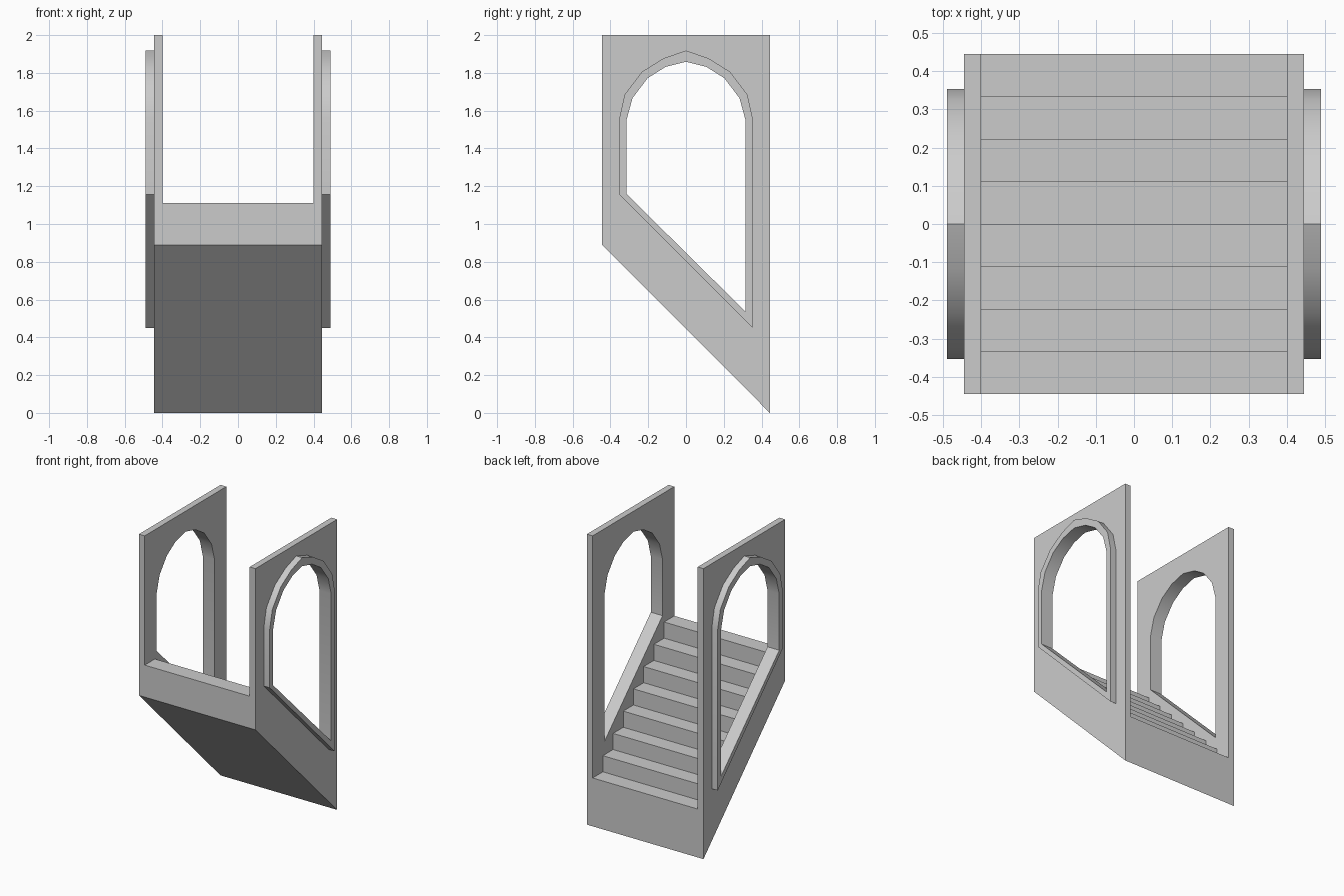
import bpy
import bmesh
import math

if "Cube" in bpy.data.objects:
    bpy.data.objects.remove(bpy.data.objects["Cube"], do_unlink=True)

stone = bpy.data.materials.new("light grey")
stone.use_nodes = True
grey = (0.6, 0.6, 0.6, 1)
stone.diffuse_color = grey
stone.node_tree.nodes["Principled BSDF"].inputs["Base Color"].default_value = grey


def slab(name, loops, x0, x1):
    """Fill (y, z) outlines, later loops being holes, and extrude along x."""
    bm = bmesh.new()
    edges = []
    for loop in loops:
        vs = [bm.verts.new((x0, y, z)) for y, z in loop]
        edges += [bm.edges.new((a, b)) for a, b in zip(vs, vs[1:] + vs[:1])]
    bmesh.ops.triangle_fill(bm, use_beauty=True, edges=edges)
    out = bmesh.ops.extrude_face_region(bm, geom=bm.faces[:], use_keep_orig=True)
    moved = [g for g in out["geom"] if isinstance(g, bmesh.types.BMVert)]
    bmesh.ops.translate(bm, verts=moved, vec=(x1 - x0, 0, 0))
    bmesh.ops.recalc_face_normals(bm, faces=bm.faces[:])
    mesh = bpy.data.meshes.new(name)
    bm.to_mesh(mesh)
    bm.free()
    mesh.materials.append(stone)
    obj = bpy.data.objects.new(name, mesh)
    bpy.context.collection.objects.link(obj)
    bpy.ops.object.select_all(action='DESELECT')
    obj.select_set(True)
    bpy.context.view_layer.objects.active = obj
    bpy.ops.object.shade_smooth_by_angle(angle=math.radians(30))
    return obj


def arch(half, sill_front, sill_back):
    """Pointed arch outline with a sloping sill, from its front half."""
    return ([(-half[0][0], sill_front)] + [(-y, z) for y, z in half]
            + half[-2::-1] + [(half[0][0], sill_back)])


D = 0.444          # half depth and half width
STEPS = 8
RUN = 2 * D / STEPS
INNER = 0.4        # inner face of the walls

opening = arch([(0.316, 1.547), (0.283, 1.667), (0.203, 1.772),
                (0.108, 1.832), (0, 1.859)], 1.16, 0.535)
rim = arch([(0.353, 1.56), (0.325, 1.685), (0.233, 1.806),
            (0.118, 1.878), (0, 1.918)], 1.157, 0.45)
wall = [(-D, 0.89), (-D, 2), (D, 2), (D, 0)]

# Side walls with arched openings, and raised frames on their outer faces
for side, s in (("left", 1), ("right", -1)):
    slab(side + "_wall", [wall, opening], s * INNER, s * D)
    slab(side + "_arch_frame", [rim, opening], s * D, s * 0.489)

# Staircase descending to the back, with a sloping underside
profile = [(D, 0), (-D, 0.89)]
for i in range(STEPS):
    z = 1.11 - i * RUN
    profile += [(-D + i * RUN, z), (-D + (i + 1) * RUN, z)]
slab("staircase", [profile], -INNER, INNER)
